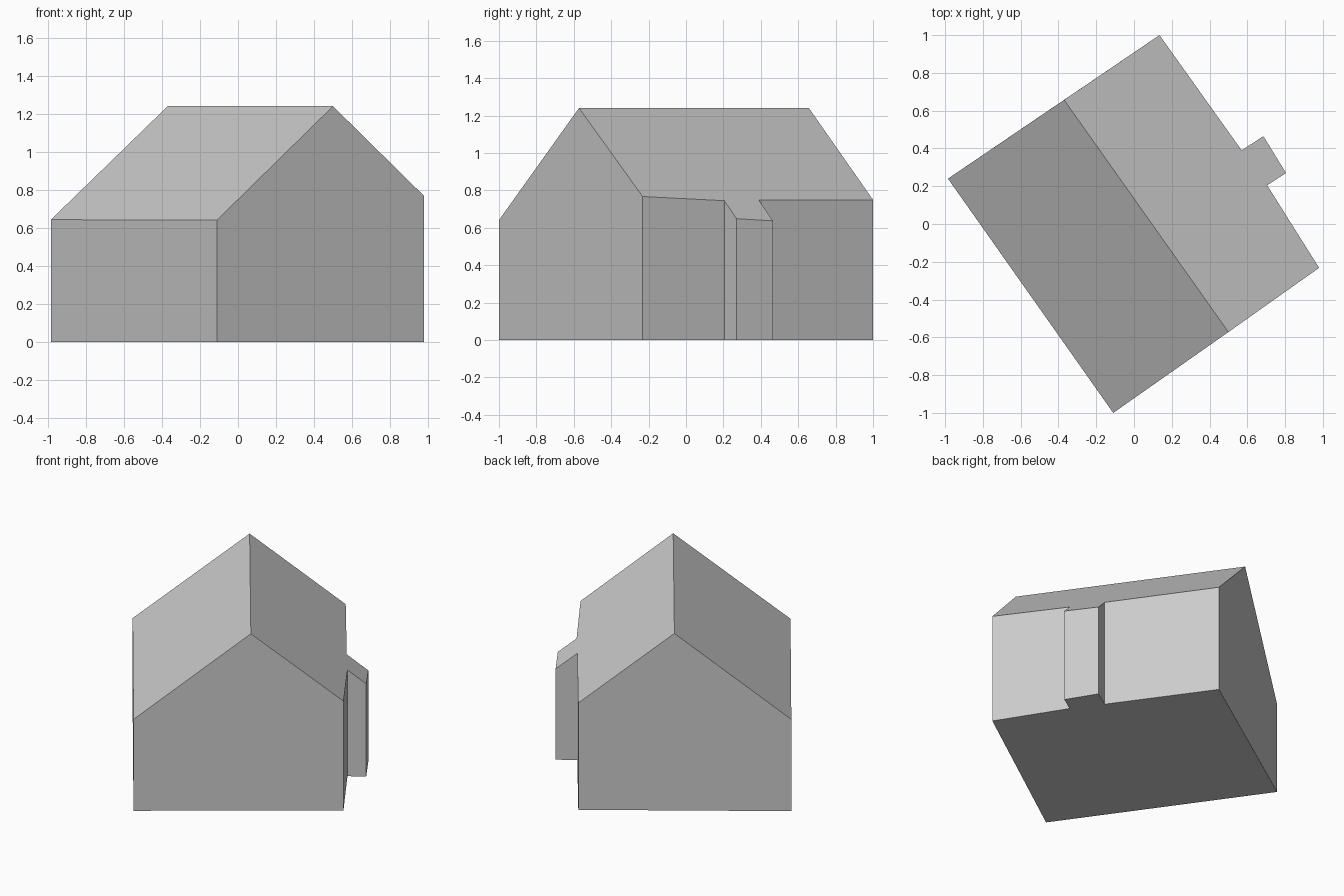
import bpy
import bmesh
from mathutils import Vector

cube = bpy.data.objects.get("Cube")
if cube:
    bpy.data.objects.remove(cube, do_unlink=True)

# Single plain grey
grey = bpy.data.materials.new("plain grey")
grey.use_nodes = True
colour = (0.6, 0.6, 0.6, 1)
grey.diffuse_color = colour
grey.node_tree.nodes["Principled BSDF"].inputs["Base Color"].default_value = colour

# Ridge line and roof pitch
RIDGE_Z, PITCH = 1.24, 0.804
ridge_front = Vector((0.5, -0.572))
ridge_back = Vector((-0.37, 0.657))
along = (ridge_back - ridge_front).normalized()
across = Vector((along.y, -along.x))


def roof_height(p):
    return RIDGE_Z - PITCH * abs((p - ridge_front).dot(across))


# Footprint, counter-clockwise, with the small bay on the long side
footprint = [Vector(p) for p in (
    (-0.985, 0.24), (-0.11, -1), (0.98, -0.232), (0.705, 0.205),
    (0.805, 0.27), (0.685, 0.465), (0.57, 0.39), (0.135, 1))]

bm = bmesh.new()
base = [bm.verts.new((p.x, p.y, 0)) for p in footprint]
eave = [bm.verts.new((p.x, p.y, roof_height(p))) for p in footprint]
front, back = [bm.verts.new((p.x, p.y, RIDGE_Z)) for p in (ridge_front, ridge_back)]

# Walls, with a gable peak at each end
peaks = {1: [front], len(base) - 1: [back]}
for i in range(len(base)):
    j = (i + 1) % len(base)
    bm.faces.new([base[i], base[j], eave[j]] + peaks.get(i, []) + [eave[i]])

# Floor and the two roof slopes
bm.faces.new(base[::-1])
bm.faces.new([eave[0], eave[1], front, back])
bm.faces.new([front] + eave[2:] + [back])
bmesh.ops.recalc_face_normals(bm, faces=bm.faces)

mesh = bpy.data.meshes.new("house")
bm.to_mesh(mesh)
bm.free()
mesh.materials.append(grey)
bpy.context.collection.objects.link(bpy.data.objects.new("house", mesh))
